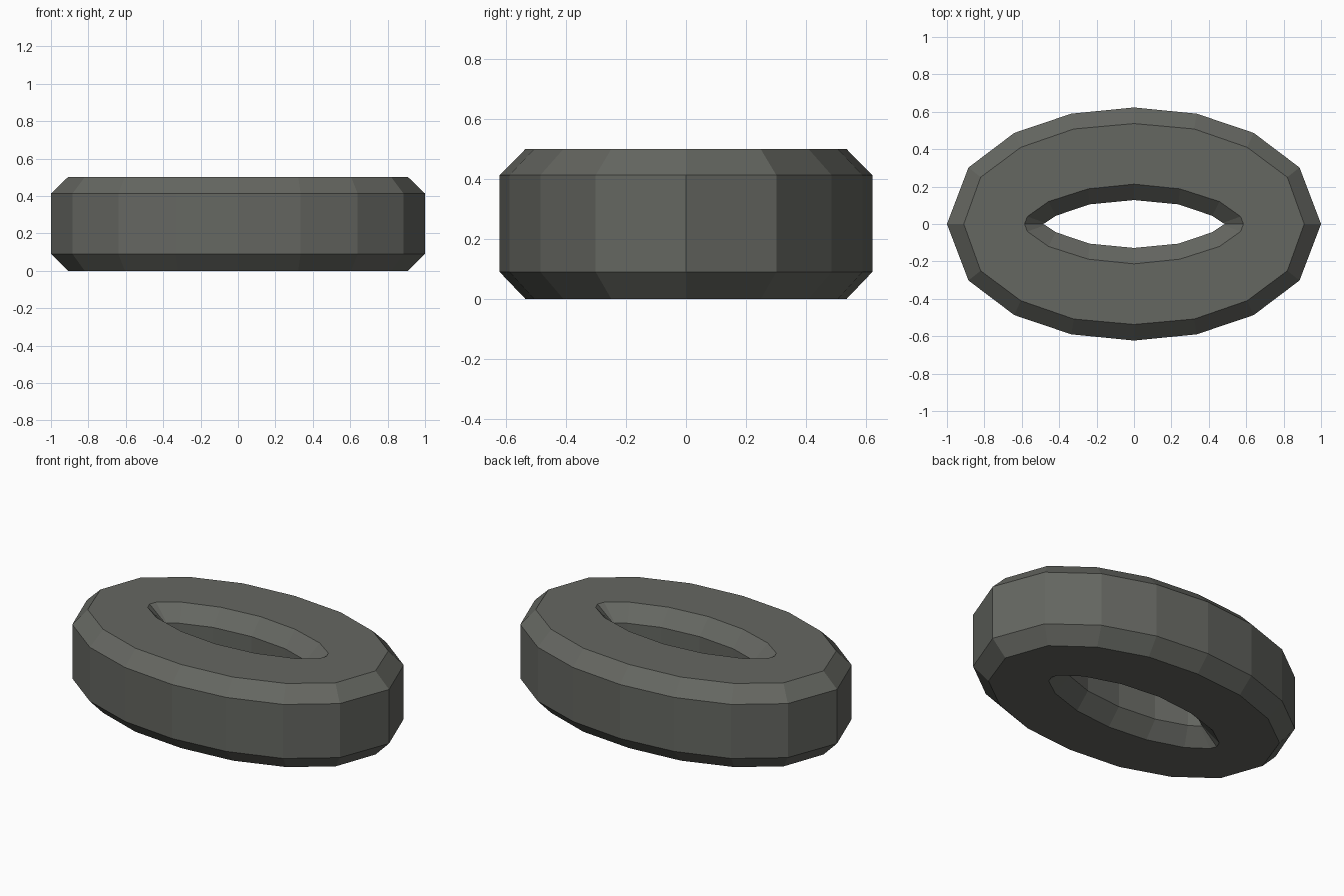
import bpy, bmesh

if "Cube" in bpy.data.objects:
    bpy.data.objects.remove(bpy.data.objects["Cube"])

mat = bpy.data.materials.new("dark warm grey")
mat.diffuse_color = (0.13, 0.135, 0.12, 1)
mat.use_nodes = True
mat.node_tree.nodes["Principled BSDF"].inputs["Base Color"].default_value = mat.diffuse_color


def full_loop(q):
    """Mirror a quarter outline (from +x to +y) into a full 16-point loop."""
    half = q + [(-x, y) for x, y in q[-2::-1]]
    return half + [(x, -y) for x, y in half[-2:0:-1]]


# Quarter outlines of the rim and hole
rim = full_loop([(1, 0), (.885, .302), (.64, .487), (.335, .59), (0, .623)])
rim_in = full_loop([(.91, 0), (.82, .25), (.605, .41), (.322, .508), (0, .537)])
hole = full_loop([(.585, 0), (.57, .04), (.457, .12), (.245, .188), (0, .213)])
hole_in = full_loop([(.485, 0), (.475, .006), (.418, .044), (.238, .105), (0, .128)])

# Closed cross-section swept around the ring
section = [(rim, .09), (rim, .413), (rim_in, .5), (hole, .5),
           (hole_in, .413), (hole_in, .09), (hole, 0), (rim_in, 0)]
bm = bmesh.new()
rings = [[bm.verts.new((x, y, z)) for x, y in loop] for loop, z in section]
for a, b in zip(rings, rings[1:] + rings[:1]):
    for i in range(16):
        j = (i + 1) % 16
        bm.faces.new((a[i], a[j], b[j], b[i]))
bmesh.ops.recalc_face_normals(bm, faces=bm.faces)
me = bpy.data.meshes.new("oval_ring")
bm.to_mesh(me)
bm.free()
me.materials.append(mat)
bpy.context.collection.objects.link(bpy.data.objects.new("oval_ring", me))
